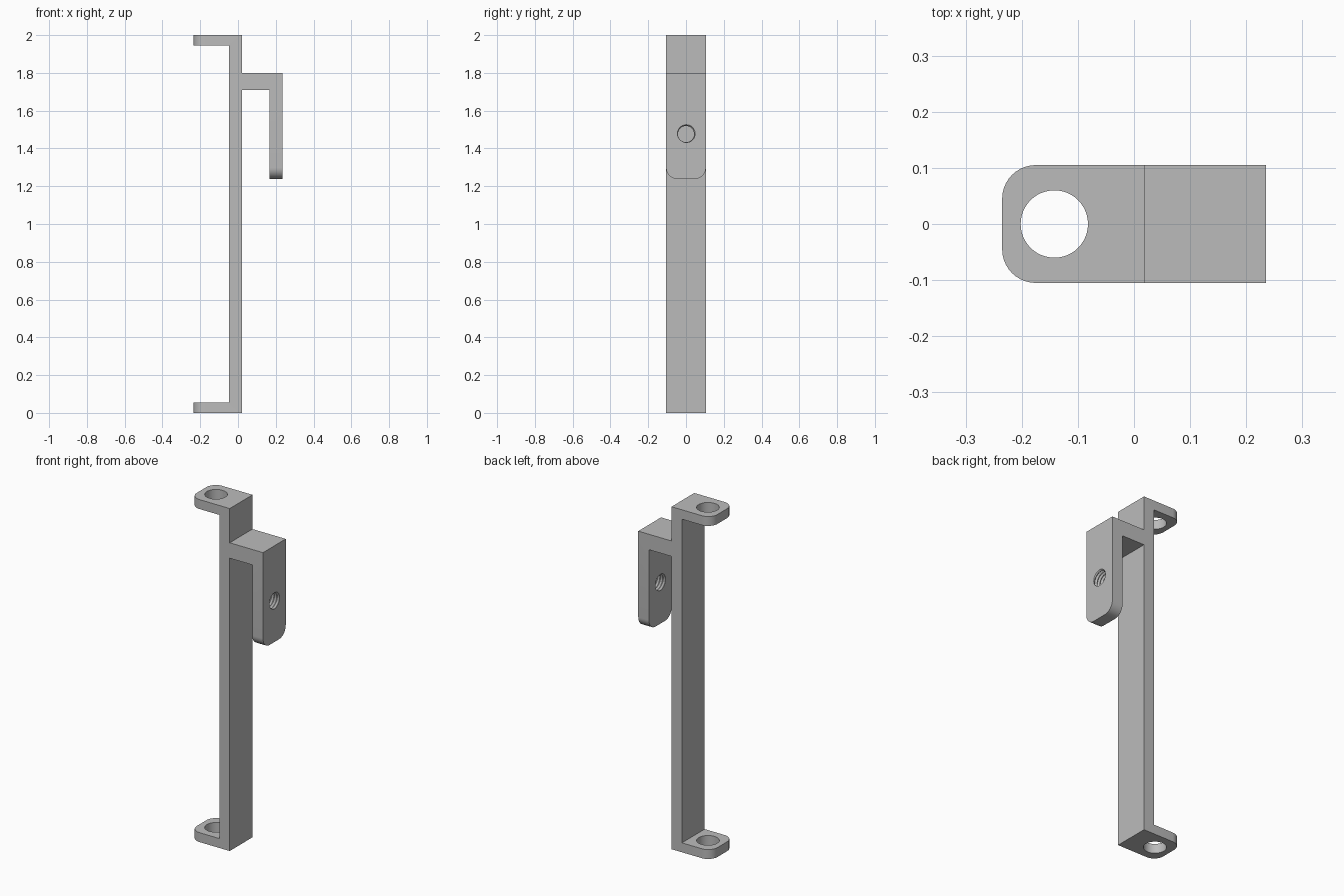
import bpy, bmesh, math

WIDTH = 0.21
cube = bpy.data.objects.get("Cube")
if cube:
    bpy.data.objects.remove(cube, do_unlink=True)

grey = bpy.data.materials.new("plain grey")
grey.use_nodes = True
colour = (0.5, 0.5, 0.5, 1)
grey.diffuse_color = colour
grey.node_tree.nodes["Principled BSDF"].inputs["Base Color"].default_value = colour


def add_object(name, bm):
    bmesh.ops.recalc_face_normals(bm, faces=bm.faces)
    mesh = bpy.data.meshes.new(name)
    bm.to_mesh(mesh)
    bm.free()
    mesh.materials.append(grey)
    ob = bpy.data.objects.new(name, mesh)
    bpy.context.collection.objects.link(ob)
    return ob


def bracket_body():
    """Side outline extruded across the width, free ends rounded."""
    left, inner, outer = -0.235, -0.047, 0.02
    flange, arm, leg, right = 0.055, 1.71, 0.166, 0.235
    outline = [(left, 0), (outer, 0), (outer, arm), (leg, arm), (leg, 1.238),
               (right, 1.238), (right, 1.8), (outer, 1.8), (outer, 2), (left, 2),
               (left, 2 - flange), (inner, 2 - flange), (inner, flange), (left, flange)]
    bm = bmesh.new()
    face = bm.faces.new([bm.verts.new((x, -WIDTH / 2, z)) for x, z in outline])
    side = bmesh.ops.extrude_face_region(bm, geom=[face])["geom"]
    bmesh.ops.translate(bm, vec=(0, WIDTH, 0),
                        verts=[v for v in side if isinstance(v, bmesh.types.BMVert)])

    def on_tip(e):
        a, b = (v.co for v in e.verts)
        if abs(a.y - b.y) > 0.001:
            return False
        flange_tip = max(a.x, b.x) < left + 0.001
        leg_tip = min(a.x, b.x) > leg - 0.001 and max(a.z, b.z) < 1.3
        return flange_tip or leg_tip

    # Keep only the short edges through the sheet thickness
    tips = [e for e in bm.edges if on_tip(e) and e.calc_length() < 0.1]
    bmesh.ops.bevel(bm, geom=tips, offset=0.06, segments=10, profile=0.5,
                    affect='EDGES', clamp_overlap=False)
    return add_object("bracket", bm)


def bolt_hole_cutter():
    """Plain cylinder running through both flanges."""
    bm = bmesh.new()
    bmesh.ops.create_cone(bm, cap_ends=True, segments=48, radius1=0.06, radius2=0.06, depth=3)
    bmesh.ops.translate(bm, vec=(-0.142, 0, 1), verts=bm.verts)
    return add_object("bolt_hole_cutter", bm)


def threaded_hole_cutter(sides=32, pitch=0.018, turns=8, start=0.115, height=1.476):
    """Screw thread: a helical zigzag surface closed by two fans."""
    bm = bmesh.new()
    rings = []
    for k in range(2 * turns + 1):
        radius = 0.051 if k % 2 else 0.043
        ring = []
        for j in range(sides):
            a = math.tau * j / sides
            x = start + pitch * (k / 2 + j / sides)
            ring.append(bm.verts.new((x, radius * math.cos(a), height + radius * math.sin(a))))
        rings.append(ring)

    def vert(k, j):
        # One full turn climbs two rings
        return rings[k][j] if j < sides else rings[k + 2][0]

    last = len(rings) - 1
    for k in range(last):
        for j in range(sides if k + 3 <= last else sides - 1):
            bm.faces.new((vert(k, j), vert(k, j + 1), vert(k + 1, j + 1), vert(k + 1, j)))
    border = [e for e in bm.edges if e.is_boundary]
    middle = start + pitch * turns / 2
    for end in (False, True):
        edges = [e for e in border if (e.verts[0].co.x > middle) == end]
        points = [v.co.x for e in edges for v in e.verts]
        centre = bm.verts.new(((min(points) + max(points)) / 2, 0, height))
        for e in edges:
            bm.faces.new((*e.verts, centre))
    return add_object("threaded_hole_cutter", bm)


bracket = bracket_body()
cutters = [bolt_hole_cutter(), threaded_hole_cutter()]
for cutter in cutters:
    mod = bracket.modifiers.new(cutter.name, 'BOOLEAN')
    mod.operation = 'DIFFERENCE'
    mod.solver = 'EXACT'
    mod.object = cutter

# Apply the cuts, then drop the cutters
bpy.context.view_layer.objects.active = bracket
bpy.ops.object.select_all(action='DESELECT')
bracket.select_set(True)
for mod in list(bracket.modifiers):
    bpy.ops.object.modifier_apply(modifier=mod.name)
for cutter in cutters:
    bpy.data.objects.remove(cutter, do_unlink=True)
bpy.ops.object.shade_smooth_by_angle(angle=math.radians(30))
